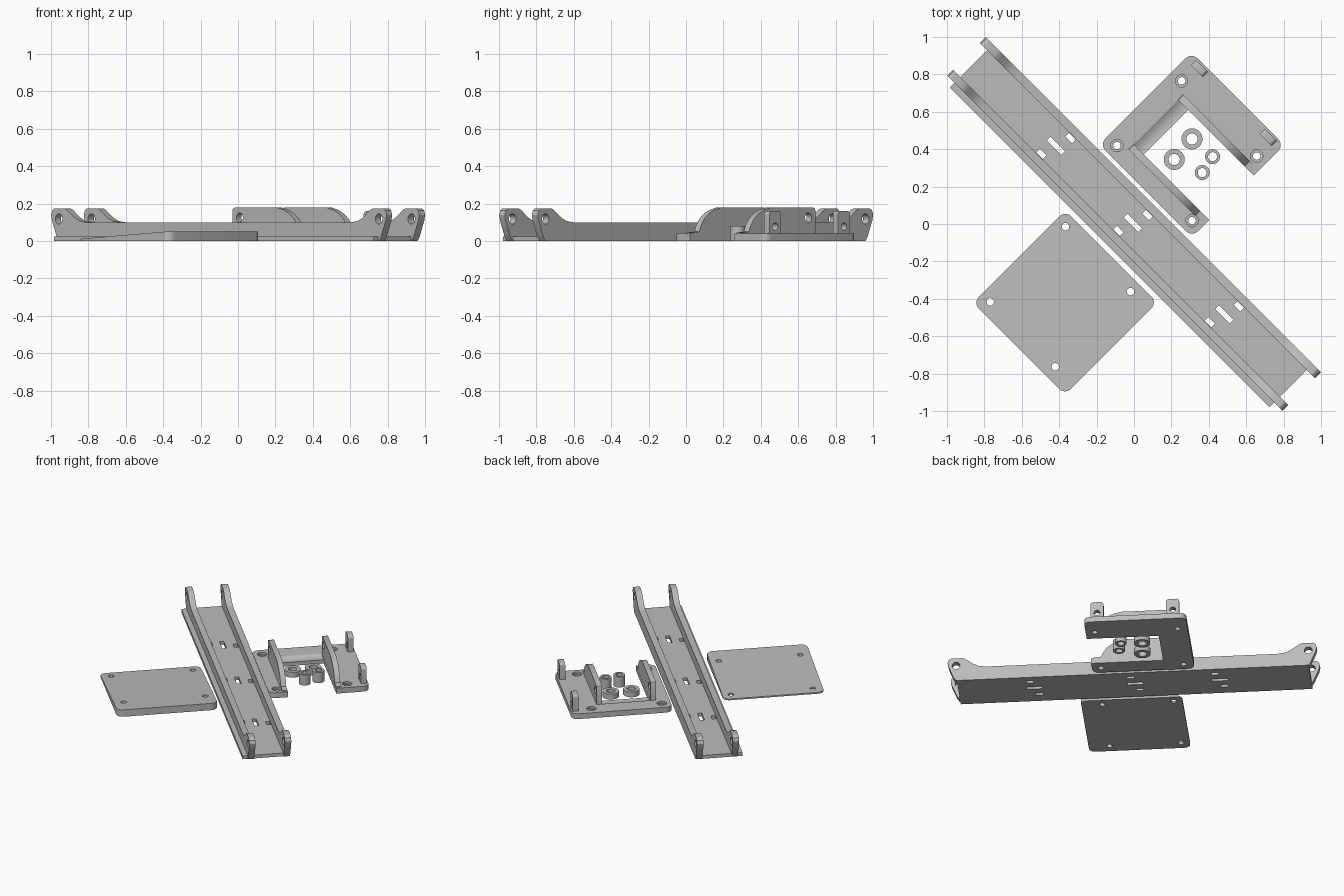
import bpy, bmesh, math
from mathutils import Matrix, Vector

if "Cube" in bpy.data.objects:
    bpy.data.objects.remove(bpy.data.objects["Cube"])

ROT = Matrix.Rotation(math.radians(-45), 4, 'Z')   # parts are laid out along a diagonal
grey = bpy.data.materials.new("plain_grey")
grey.diffuse_color = (0.5, 0.5, 0.5, 1)
grey.use_nodes = True
grey.node_tree.nodes["Principled BSDF"].inputs["Base Color"].default_value = grey.diffuse_color


def prism(bm, pts, lo, hi, axis='Z'):
    """Extrude a 2D outline: axis Z uses (u, v) points, axis Y uses (u, z) points."""
    def place(p, t):
        return Vector((p[0], p[1], t)) if axis == 'Z' else Vector((p[0], t, p[1]))
    a = [bm.verts.new(place(p, lo)) for p in pts]
    b = [bm.verts.new(place(p, hi)) for p in pts]
    faces = [bm.faces.new(a), bm.faces.new(b)]
    n = len(pts)
    for i in range(n):
        j = (i + 1) % n
        faces.append(bm.faces.new((a[i], a[j], b[j], b[i])))
    bmesh.ops.recalc_face_normals(bm, faces=faces)


def circle(u, v, r, n=32):
    return [(u + r * math.cos(2 * math.pi * i / n), v + r * math.sin(2 * math.pi * i / n)) for i in range(n)]


def rect(u0, u1, v0, v1):
    return [(u0, v0), (u1, v0), (u1, v1), (u0, v1)]


def rounded(pts, radii, steps=6):
    """Round the corners of an outline with quadratic arcs."""
    out = []
    for i, (p, r) in enumerate(zip(pts, radii)):
        p = Vector(p)
        if r == 0:
            out.append(tuple(p))
            continue
        a = p + (Vector(pts[i - 1]) - p).normalized() * r
        b = p + (Vector(pts[(i + 1) % len(pts)]) - p).normalized() * r
        c = a + b - p
        for k in range(steps + 1):
            t = math.pi / 2 * k / steps
            out.append(tuple(c + (a - c) * math.cos(t) + (b - c) * math.sin(t)))
    return out


def make(name, solids, cuts=()):
    """Build an object from prisms, union overlapping ones, subtract the cuts."""
    def obj(nm, items):
        me = bpy.data.meshes.new(nm)
        bm = bmesh.new()
        for it in items:
            prism(bm, *it)
        bm.to_mesh(me)
        bm.free()
        o = bpy.data.objects.new(nm, me)
        bpy.context.collection.objects.link(o)
        return o
    ob = obj(name, solids[:1])
    helpers = []
    for op, group in [('UNION', [s]) for s in solids[1:]] + [('DIFFERENCE', [c]) for c in cuts]:
        h = obj("cutter", group)
        h.hide_render = True
        helpers.append(h)
        m = ob.modifiers.new(op, 'BOOLEAN')
        m.operation, m.object, m.solver = op, h, 'EXACT'
    bpy.context.view_layer.update()
    me = bpy.data.meshes.new_from_object(ob.evaluated_get(bpy.context.evaluated_depsgraph_get()))
    ob.modifiers.clear()
    ob.data = me
    for h in helpers:
        bpy.data.objects.remove(h)
    me.transform(ROT)
    me.materials.clear()
    me.materials.append(grey)
    bpy.ops.object.select_all(action='DESELECT')
    ob.select_set(True)
    bpy.context.view_layer.objects.active = ob
    bpy.ops.object.shade_smooth_by_angle(angle=math.radians(30))
    return ob


# Long rail: floor with side flange, two walls with raised pierced ends
end = [(1.21, 0), (1.225, 0.02), (1.262, 0.11), (1.268, 0.14), (1.26, 0.163), (1.242, 0.175),
       (1.17, 0.175), (1.15, 0.169), (1.13, 0.155), (1.09, 0.125), (1.05, 0.107), (1.0, 0.1)]
wall = end + [(-u, z) for u, z in reversed(end)]
slots = []
for c in (-0.59, -0.008, 0.683):
    for du, v, half in ((-0.025, -0.085, 0.025), (0, 0, 0.055), (0.025, 0.085, 0.025)):
        slots.append((rect(c + du - half, c + du + half, v - 0.015, v + 0.015), -0.1, 0.06))
pins = [(circle(s * 1.21, 0.118, 0.027), -0.3, 0.3, 'Y') for s in (-1, 1)]
make("rail", [(rect(-1.212, 1.205, -0.18, 0.12), 0, 0.025),
              (wall, -0.145, -0.102, 'Y'), (wall, 0.102, 0.147, 'Y')], slots + pins)

# Wedge plate: thin at one edge, thick at the other, four screw holes
plate = rounded(rect(-0.311, 0.385, -0.907, -0.208), [0.045] * 4)
above = [(-0.4, 0.005), (0.5, 0.0585), (0.5, 0.3), (-0.4, 0.3)]
make("wedge_plate", [(plate, 0, 0.1)],
     [(above, -1.2, 0, 'Y')] +
     [(circle(u, v, 0.02), -0.1, 0.2) for u in (-0.249, 0.242) for v in (-0.838, -0.269)])

# Bracket: C-shaped base, two curved ribs, two small tabs
base = rounded([(-0.431, 0.17), (0.269, 0.17), (0.269, 0.30), (-0.226, 0.30),
                (-0.226, 0.636), (0.269, 0.636), (0.269, 0.866), (-0.431, 0.866)],
               [0.045, 0.045, 0, 0, 0, 0, 0.045, 0.045])
rib = [(-0.305, 0.01), (0.255, 0.01), (0.255, 0.045), (0.2, 0.05), (0.185, 0.085), (0.16, 0.12),
       (0.125, 0.147), (0.085, 0.166), (0.03, 0.18), (-0.285, 0.18), (-0.299, 0.174), (-0.305, 0.16)]
solids = [(base, 0, 0.04), (rib, 0.262, 0.2995, 'Y'), (rib, 0.6365, 0.675, 'Y')]
cuts = [(circle(-0.25, 0.125, 0.1, 48), 0.3, 0.636, 'Y'),
        (circle(-0.25, 0.125, 0.025), 0.2, 0.75, 'Y')]
for u in (-0.34, 0.18):
    tab = rounded(rect(u - 0.045, u + 0.045, 0.01, 0.16), [0, 0, 0.02, 0.02])
    solids.append((tab, 0.815, 0.855, 'Y'))
    cuts.append((circle(u, 0.077, 0.02), 0.78, 0.9, 'Y'))
for u in (-0.361, 0.207):
    for v in (0.232, 0.721):
        cuts += [(circle(u, v, 0.02), -0.1, 0.1), (circle(u, v, 0.033), 0.025, 0.06)]
make("bracket", solids, cuts)

# Loose spacers: two wide low rings and two narrow tall tubes
for i, (x, y, r, hole, h) in enumerate([(0.31, 0.455, 0.056, 0.03, 0.04), (0.215, 0.345, 0.056, 0.03, 0.04),
                                        (0.42, 0.36, 0.04, 0.024, 0.08), (0.365, 0.275, 0.04, 0.024, 0.08)]):
    u, v = (x - y) / math.sqrt(2), (x + y) / math.sqrt(2)
    make("spacer_%d" % (i + 1), [(circle(u, v, r), 0, h)], [(circle(u, v, hole), -0.1, 0.2)])
